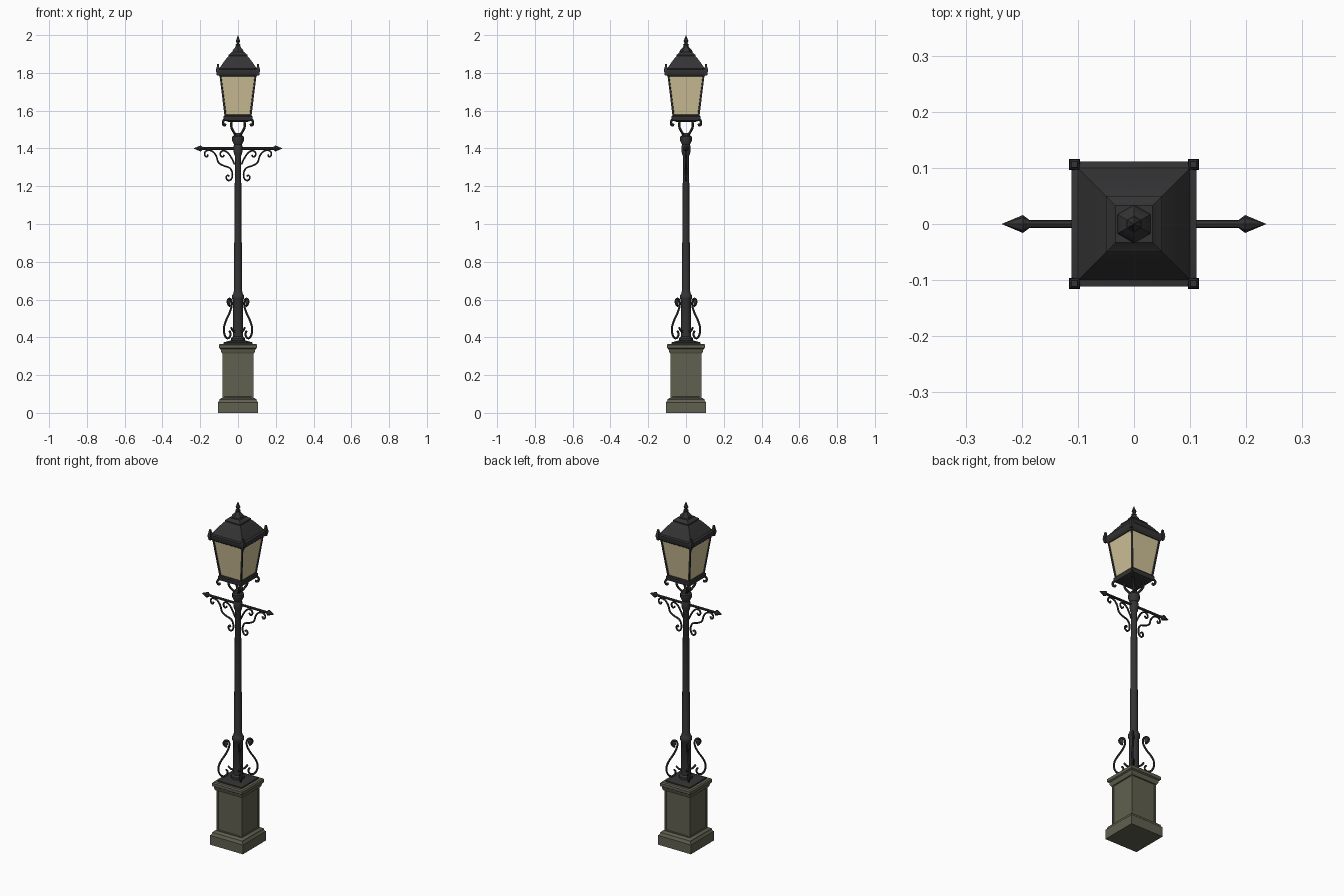
import bpy, bmesh, math
from mathutils import Vector

if "Cube" in bpy.data.objects:
    bpy.data.objects.remove(bpy.data.objects["Cube"])


def material(name, r, g, b):
    m = bpy.data.materials.new(name)
    m.diffuse_color = (r, g, b, 1)
    m.use_nodes = True
    m.node_tree.nodes["Principled BSDF"].inputs["Base Color"].default_value = m.diffuse_color
    return m


IRON = material("dark iron", 0.034, 0.034, 0.036)
STONE = material("mossy stone", 0.115, 0.115, 0.08)
GLASS = material("warm glass", 0.62, 0.53, 0.31)


def finish(ob, angle=35):
    bpy.ops.object.select_all(action='DESELECT')
    ob.select_set(True)
    bpy.context.view_layer.objects.active = ob
    bpy.ops.object.shade_smooth_by_angle(angle=math.radians(angle))


def stack(name, profile, sides, mat, spin=0.0, panel=None):
    """Rings of (half width, z) joined into a solid; square when sides == 4.
    panel = (border, depth, material) insets the upright faces."""
    bm = bmesh.new()
    k = math.sqrt(2) if sides == 4 else 1
    spin = math.pi / 4 if sides == 4 else spin
    rings = []
    for r, z in profile:
        rings.append([bm.verts.new((r * k * math.cos(spin + i * math.tau / sides),
                                    r * k * math.sin(spin + i * math.tau / sides), z))
                      for i in range(sides)])
    walls = []
    for a, b in zip(rings, rings[1:]):
        for i in range(sides):
            j = (i + 1) % sides
            walls.append(bm.faces.new((a[i], a[j], b[j], b[i])))
    bm.faces.new(rings[0][::-1])
    bm.faces.new(rings[-1])
    me = bpy.data.meshes.new(name)
    me.materials.append(mat)
    bm.normal_update()
    if panel:
        border, depth, pmat = panel
        me.materials.append(pmat)
        bmesh.ops.inset_individual(bm, faces=walls, thickness=border)
        bmesh.ops.inset_individual(bm, faces=walls, thickness=0.002, depth=-depth)
        for f in walls:
            f.material_index = 1
    bm.to_mesh(me)
    bm.free()
    ob = bpy.data.objects.new(name, me)
    bpy.context.collection.objects.link(ob)
    finish(ob)
    return ob


def scrolls(name, paths, angles, depth):
    """Wrought bars: (radius, z) paths repeated round the pole at the angles."""
    cu = bpy.data.curves.new(name, 'CURVE')
    cu.dimensions = '3D'
    cu.bevel_depth = depth
    cu.bevel_resolution = 1
    cu.resolution_u = 4
    cu.use_fill_caps = True
    for a in angles:
        c, s = math.cos(math.radians(a)), math.sin(math.radians(a))
        for path in paths:
            sp = cu.splines.new('BEZIER')
            sp.bezier_points.add(len(path) - 1)
            pts = [Vector((r * c, r * s, z)) for r, z in path]
            for i, bp in enumerate(sp.bezier_points):
                prev, nxt = pts[max(i - 1, 0)], pts[min(i + 1, len(pts) - 1)]
                t = (nxt - prev).normalized()
                bp.handle_left_type = bp.handle_right_type = 'FREE'
                bp.co = pts[i]
                bp.handle_left = pts[i] - t * (pts[i] - prev).length / 3
                bp.handle_right = pts[i] + t * (nxt - pts[i]).length / 3
    cu.materials.append(IRON)
    ob = bpy.data.objects.new(name, cu)
    bpy.context.collection.objects.link(ob)
    bpy.ops.object.select_all(action='DESELECT')
    ob.select_set(True)
    bpy.context.view_layer.objects.active = ob
    bpy.ops.object.convert(target='MESH')
    finish(bpy.context.view_layer.objects.active, 50)


DIAGONALS = (45, 135, 225, 315)

# Stone pedestal with recessed panels, iron plate on top
stack("pedestal_base", [(0.106, 0), (0.106, 0.055), (0.1, 0.062), (0.098, 0.072),
                        (0.086, 0.08)], 4, STONE)
stack("pedestal_shaft", [(0.082, 0.075), (0.082, 0.325)], 4, STONE,
      panel=(0.014, 0.004, STONE))
stack("pedestal_cap", [(0.084, 0.315), (0.09, 0.325), (0.092, 0.338), (0.1, 0.343),
                       (0.1, 0.36), (0.094, 0.366)], 4, STONE)
stack("foot_plate", [(0.078, 0.36), (0.078, 0.373), (0.045, 0.382)], 4, IRON)

# Pole with collar and capital
stack("pole", [(0.036, 0.375), (0.036, 0.395), (0.027, 0.405), (0.026, 0.595),
               (0.033, 0.607), (0.033, 0.62), (0.026, 0.63), (0.022, 0.645),
               (0.016, 1.36), (0.021, 1.37), (0.024, 1.385), (0.024, 1.41),
               (0.021, 1.42), (0.031, 1.44), (0.031, 1.462), (0.022, 1.468),
               (0.018, 1.482)], 12, IRON)

# Scroll supports at the foot, with leaf tips
foot = [(0.06, 0.565), (0.073, 0.575), (0.078, 0.592), (0.065, 0.605), (0.049, 0.595),
        (0.048, 0.565), (0.066, 0.525), (0.092, 0.485), (0.105, 0.45), (0.101, 0.415),
        (0.082, 0.395), (0.062, 0.402), (0.056, 0.42), (0.064, 0.434)]
spur = [(0.026, 0.43), (0.04, 0.437), (0.052, 0.452)]
scrolls("foot_scrolls", [foot, spur], DIAGONALS, 0.0055)
for a in DIAGONALS:
    bpy.ops.mesh.primitive_uv_sphere_add(segments=8, ring_count=6, radius=1)
    leaf = bpy.context.object
    leaf.name = "foot_leaf"
    leaf.scale = (0.012, 0.005, 0.018)
    t = math.radians(a)
    leaf.location = (0.066 * math.cos(t), 0.066 * math.sin(t), 0.585)
    leaf.rotation_euler = (0, 0, t)
    leaf.data.materials.append(IRON)
    finish(leaf, 60)

# Crossbar with spear ends
bar = stack("crossbar", [(0, -0.236), (0.016, -0.198), (0.007, -0.186), (0.007, 0.186),
                         (0.016, 0.198), (0, 0.236)], 8, IRON)
bar.rotation_euler = (0, math.pi / 2, 0)
bar.location.z = 1.4

# Scroll brackets under the crossbar
bracket = [(0.158, 0.0 + 1.368), (0.166, 1.356), (0.177, 1.368), (0.168, 1.387),
           (0.14, 1.387), (0.116, 1.362), (0.103, 1.325), (0.075, 1.308), (0.043, 1.296),
           (0.03, 1.268), (0.034, 1.24), (0.05, 1.23), (0.062, 1.243), (0.056, 1.258),
           (0.046, 1.253)]
curl = [(0.018, 1.315), (0.032, 1.345), (0.055, 1.378), (0.08, 1.388), (0.094, 1.373),
        (0.084, 1.355), (0.072, 1.365)]
scrolls("crossbar_brackets", [bracket, curl], (0, 180), 0.005)

# Arms carrying the lantern
arm = [(0.012, 1.465), (0.03, 1.485), (0.048, 1.51), (0.05, 1.535), (0.04, 1.555)]
hook = [(0.085, 1.553), (0.105, 1.55), (0.112, 1.535), (0.104, 1.522), (0.094, 1.528)]
scrolls("lantern_arms", [arm, hook], DIAGONALS, 0.0065)

# Lantern: bottom frame, glazed body, eaves and roof
stack("lantern_floor", [(0.05, 1.54), (0.073, 1.548), (0.076, 1.555), (0.076, 1.57),
                        (0.07, 1.577)], 4, IRON)
stack("lantern_body", [(0.071, 1.568), (0.099, 1.795)], 4, IRON,
      panel=(0.012, 0.004, GLASS))
stack("lantern_roof", [(0.098, 1.782), (0.103, 1.787), (0.111, 1.802), (0.111, 1.818),
                       (0.1, 1.822), (0.08, 1.852), (0.061, 1.877), (0.05, 1.889),
                       (0.05, 1.896), (0.04, 1.903), (0.033, 1.91)], 4, IRON)

# Small horns on the eave corners
for sx in (-1, 1):
    for sy in (-1, 1):
        horn = stack("eave_horn", [(0.006, -0.03), (0.01, -0.008), (0.009, 0.008),
                                   (0.006, 0.016), (0.005, 0.03)], 4, IRON)
        horn.location = (sx * 0.106, sy * 0.106, 1.817)

# Hexagonal finial
stack("finial", [(0.03, 1.9), (0.034, 1.912), (0.031, 1.922), (0.019, 1.932),
                 (0.013, 1.943), (0.015, 1.95), (0.007, 1.956), (0.013, 1.968),
                 (0.008, 1.98), (0.0005, 2.0)], 6, IRON, spin=math.pi / 6)
